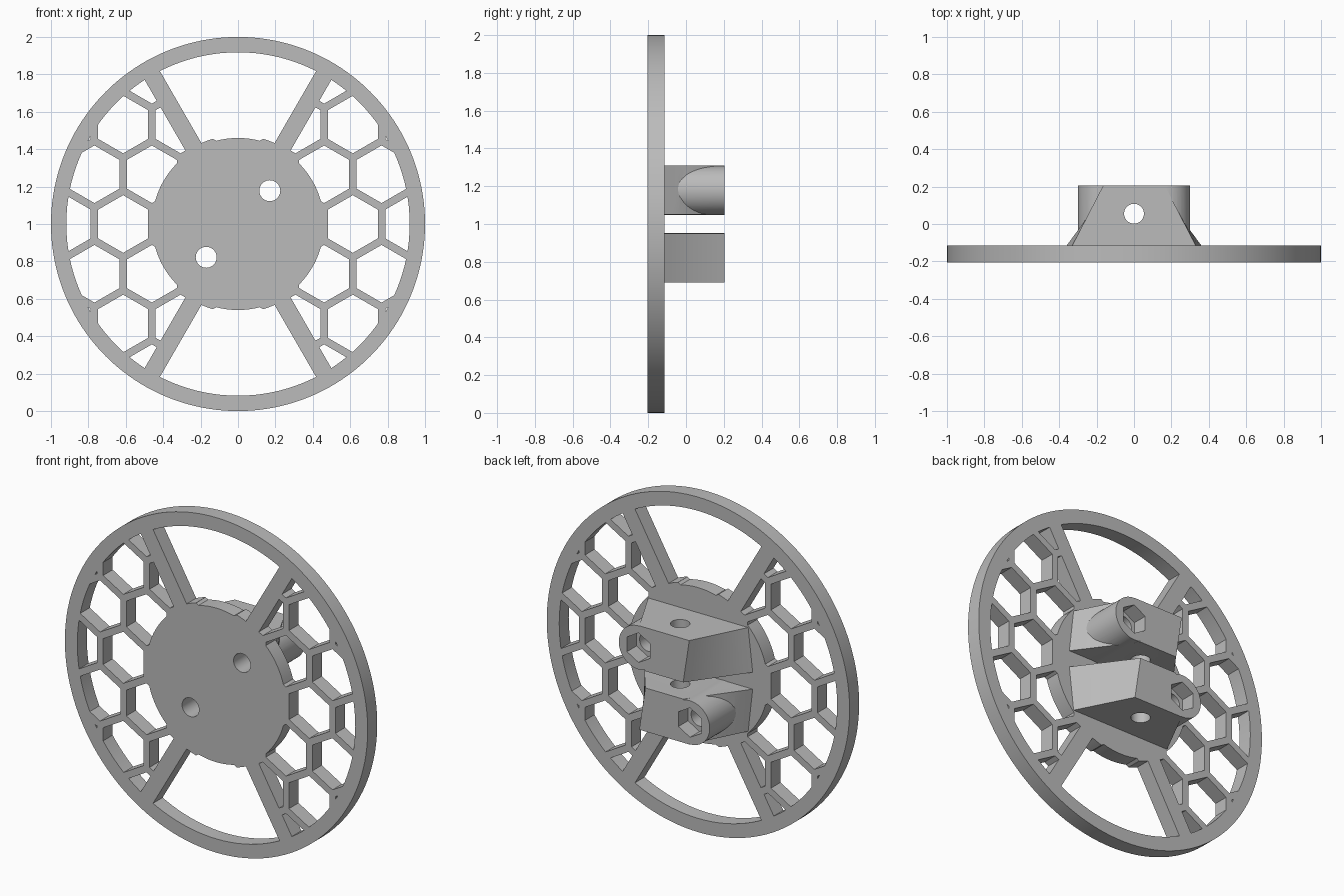
import bpy, bmesh, math

if "Cube" in bpy.data.objects:
    bpy.data.objects.remove(bpy.data.objects["Cube"])

grey = bpy.data.materials.new("light grey")
grey.use_nodes = True
grey.diffuse_color = (0.5, 0.5, 0.5, 1)
grey.node_tree.nodes["Principled BSDF"].inputs["Base Color"].default_value = grey.diffuse_color

BACK = -0.115      # back face of the wheel plate
FRONT = -0.205
TOP = 0.205        # rear end of the mounts
PITCH = 0.307      # honeycomb spacing


def ngon(n, r, cx=0, cz=1):
    """Regular polygon in the x-z plane, first corner pointing up."""
    return [(cx + r * math.sin(math.tau * i / n), cz + r * math.cos(math.tau * i / n))
            for i in range(n)]


def solid(name, sections):
    """Loft through (y, outline) sections and cap both ends."""
    return prisms(name, [sections])


def prisms(name, lofts):
    bm = bmesh.new()
    for sections in lofts:
        rings = [[bm.verts.new((x, y, z)) for x, z in pts] for y, pts in sections]
        n = len(rings[0])
        for a, b in zip(rings, rings[1:]):
            for i in range(n):
                j = (i + 1) % n
                bm.faces.new((a[i], a[j], b[j], b[i]))
        bm.faces.new(rings[0][::-1])
        bm.faces.new(rings[-1])
    bmesh.ops.recalc_face_normals(bm, faces=bm.faces)
    mesh = bpy.data.meshes.new(name)
    bm.to_mesh(mesh)
    bm.free()
    mesh.materials.append(grey)
    obj = bpy.data.objects.new(name, mesh)
    bpy.context.collection.objects.link(obj)
    return obj


def extrude(name, pts, y0, y1):
    return solid(name, [(y0, pts), (y1, pts)])


def combine(obj, tool, operation="DIFFERENCE"):
    """Apply a boolean and throw the tool away."""
    mod = obj.modifiers.new("cut", "BOOLEAN")
    mod.operation, mod.solver, mod.object = operation, "EXACT", tool
    bpy.context.view_layer.objects.active = obj
    bpy.ops.object.modifier_apply(modifier=mod.name)
    bpy.data.objects.remove(tool)


def smooth(obj):
    bpy.ops.object.select_all(action="DESELECT")
    obj.select_set(True)
    bpy.context.view_layer.objects.active = obj
    bpy.ops.object.shade_smooth_by_angle(angle=math.radians(30))


# Honeycomb openings
cells = []
for row in range(-3, 4):
    for col in range(-4, 5):
        x = (col + 0.5 * (row % 2)) * PITCH
        z = row * PITCH * math.sqrt(0.75)
        if math.hypot(x, z) < 1.1:
            pts = ngon(6, 0.154, x, 1 + z)
            cells.append([(-0.4, pts), (0.1, pts)])
openings = prisms("openings", cells)

# Large windows above and below the hub
windows = []
for s in (1, -1):
    pts = [(r * side * 0.5, 1 + s * r * math.sqrt(0.75))
           for r, side in ((0.3, -1), (1.3, -1), (1.3, 1), (0.3, 1))]
    windows.append([(-0.42, pts), (0.12, pts)])
windows = prisms("windows", windows)
combine(windows, extrude("hub_edge", ngon(96, 0.475), -0.6, 0.6))
combine(openings, windows, "UNION")

# Keep the rim, hub and four spokes out of the openings
combine(openings, extrude("rim_inside", ngon(128, 0.918), -0.5, 0.5), "INTERSECT")
combine(openings, extrude("hub", ngon(96, 0.46), -0.6, 0.6))
for s in (1, -1):
    dx, dz = s * 0.5, math.sqrt(0.75)
    bar = [(a * 1.2 * dx + b * 0.047 * dz, 1 + a * 1.2 * dz - b * 0.047 * dx)
           for a, b in ((-1, -1), (1, -1), (1, 1), (-1, 1))]
    combine(openings, extrude("spoke", bar, -0.7, 0.7))

# Wheel plate
plate = extrude("wheel_plate", ngon(160, 1), FRONT, BACK)
combine(plate, openings)


def outline(t):
    """Mount cross-section, t runs from the plate (0) to the rear end (1)."""
    inner = 0.36 - 0.235 * t
    outer = 0.33 - 0.165 * t
    return [(-inner, 1.05), (inner, 1.05), (outer, 1.31), (-outer, 1.31)]


# Two mounts, the lower one turned half round
for name, s in (("upper_mount", 1), ("lower_mount", -1)):
    def turn(pts):
        return [(s * x, 1 + s * (z - 1)) for x, z in pts]

    sections = []
    for i in range(9):
        t = i / 8
        sections.append((BACK + t * (TOP - BACK), turn(outline(t))))
    sections.insert(0, (BACK - 0.02, turn(outline(0))))
    mount = solid(name, sections)
    cx, cz = s * 0.17, 1 + s * 0.178
    boss = extrude("boss", ngon(64, 0.13, cx, cz), BACK - 0.01, TOP)
    combine(mount, boss, "UNION")

    # Cross hole, screw hole and nut pocket
    bpy.ops.mesh.primitive_cylinder_add(vertices=32, radius=0.053, depth=3,
                                        location=(0, 0.055, 1))
    combine(mount, bpy.context.object)
    for part in (mount, plate):
        combine(part, extrude("screw_hole", ngon(32, 0.056, cx, cz), -0.5, 0.5))
    combine(mount, extrude("nut_pocket", ngon(6, 0.088, cx, cz), TOP - 0.09, 0.4))
    smooth(mount)

smooth(plate)
